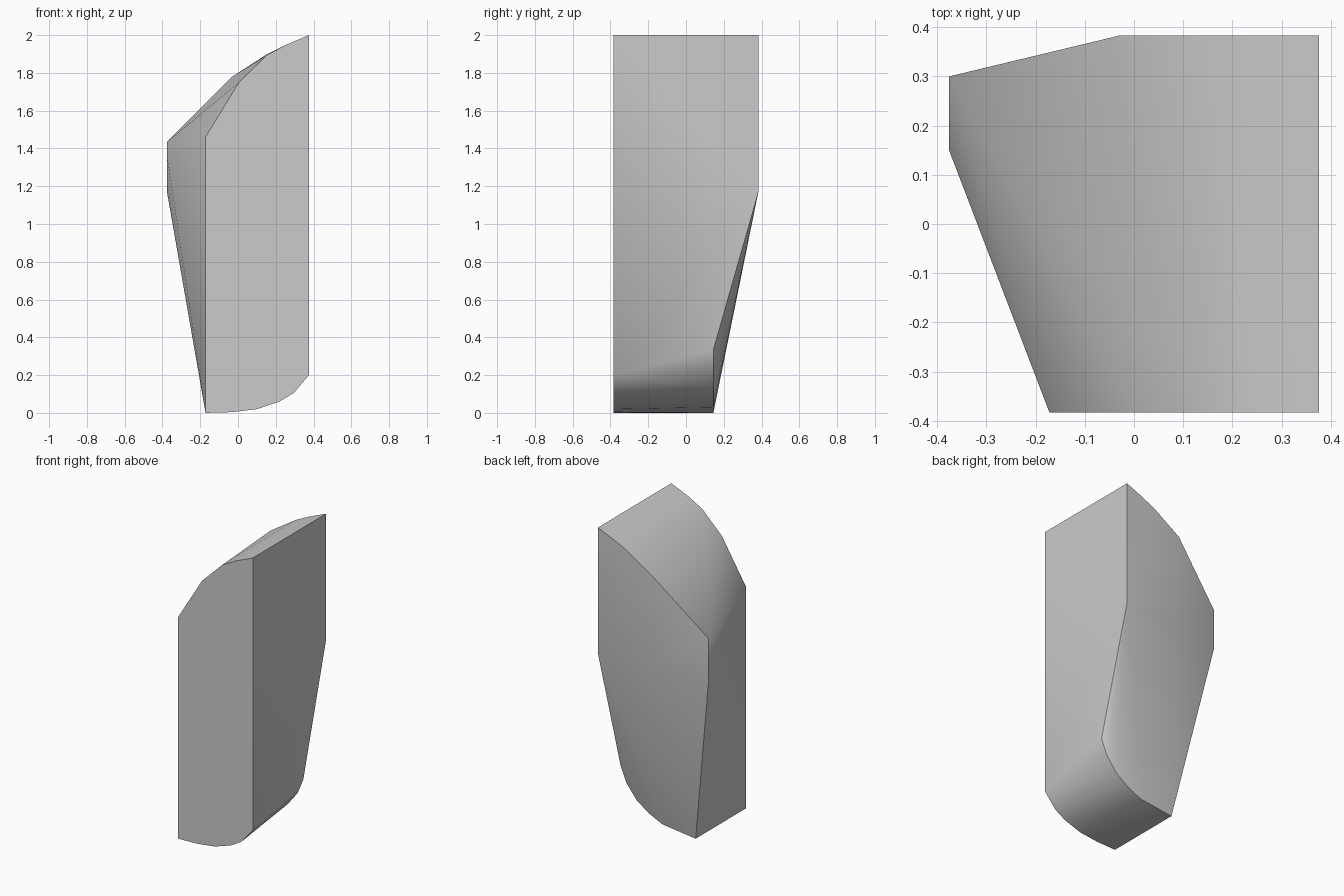
import bpy, bmesh
from math import radians

cube = bpy.data.objects.get("Cube")
if cube:
    bpy.data.objects.remove(cube, do_unlink=True)

stone = bpy.data.materials.new("light_grey_stone")
stone.use_nodes = True
colour = (0.6, 0.6, 0.6, 1)
stone.diffuse_color = colour
stone.node_tree.nodes["Principled BSDF"].inputs["Base Color"].default_value = colour

SIDE, FACE, FOOT = 0.376, 0.383, 0.145   # side plane, front/back plane, back of the foot


def section(y, outline):
    """Place an (x, z) outline on a plane of constant y."""
    return [(x, y, z) for x, z in outline]


# Front face: rounded crown and rounded foot
front = section(-FACE, [
    (SIDE, 2), (0.25, 1.947), (0.15, 1.892), (0.005, 1.75), (-0.172, 1.46),
    (-0.172, 0), (-0.03, 0.004), (0.1, 0.02), (0.22, 0.06), (0.295, 0.105), (SIDE, 0.2)])

# Upright upper part of the back
back = section(FACE, [
    (SIDE, 2), (0.25, 1.947), (0.15, 1.897), (-0.03, 1.78), (-0.03, 1.17), (SIDE, 1.17)])

# Undercut foot at the back
foot = section(FOOT, [
    (SIDE, 0.335), (0.335, 0.235), (0.26, 0.14), (0.17, 0.076), (0.07, 0.03), (-0.172, 0)])

# Corner that sticks out at the side
corner = section(0.3, [(-SIDE, 1.435), (-SIDE, 1.17)]) + [(-SIDE, 0.15, 1.36)]

# Wrap the sections in one skin
bm = bmesh.new()
for point in front + back + foot + corner:
    bm.verts.new(point)
hull = bmesh.ops.convex_hull(bm, input=bm.verts)
loose = {v for v in hull["geom_interior"] + hull["geom_unused"]
         if isinstance(v, bmesh.types.BMVert)}
bmesh.ops.delete(bm, geom=list(loose), context="VERTS")
bmesh.ops.dissolve_limit(bm, angle_limit=radians(0.5), verts=bm.verts, edges=bm.edges)
bmesh.ops.recalc_face_normals(bm, faces=bm.faces)

mesh = bpy.data.meshes.new("stone_block")
bm.to_mesh(mesh)
bm.free()
mesh.materials.append(stone)
block = bpy.data.objects.new("stone_block", mesh)
bpy.context.collection.objects.link(block)

# Soft curves, crisp main edges
bpy.ops.object.select_all(action="DESELECT")
block.select_set(True)
bpy.context.view_layer.objects.active = block
bpy.ops.object.shade_smooth_by_angle(angle=radians(40))
